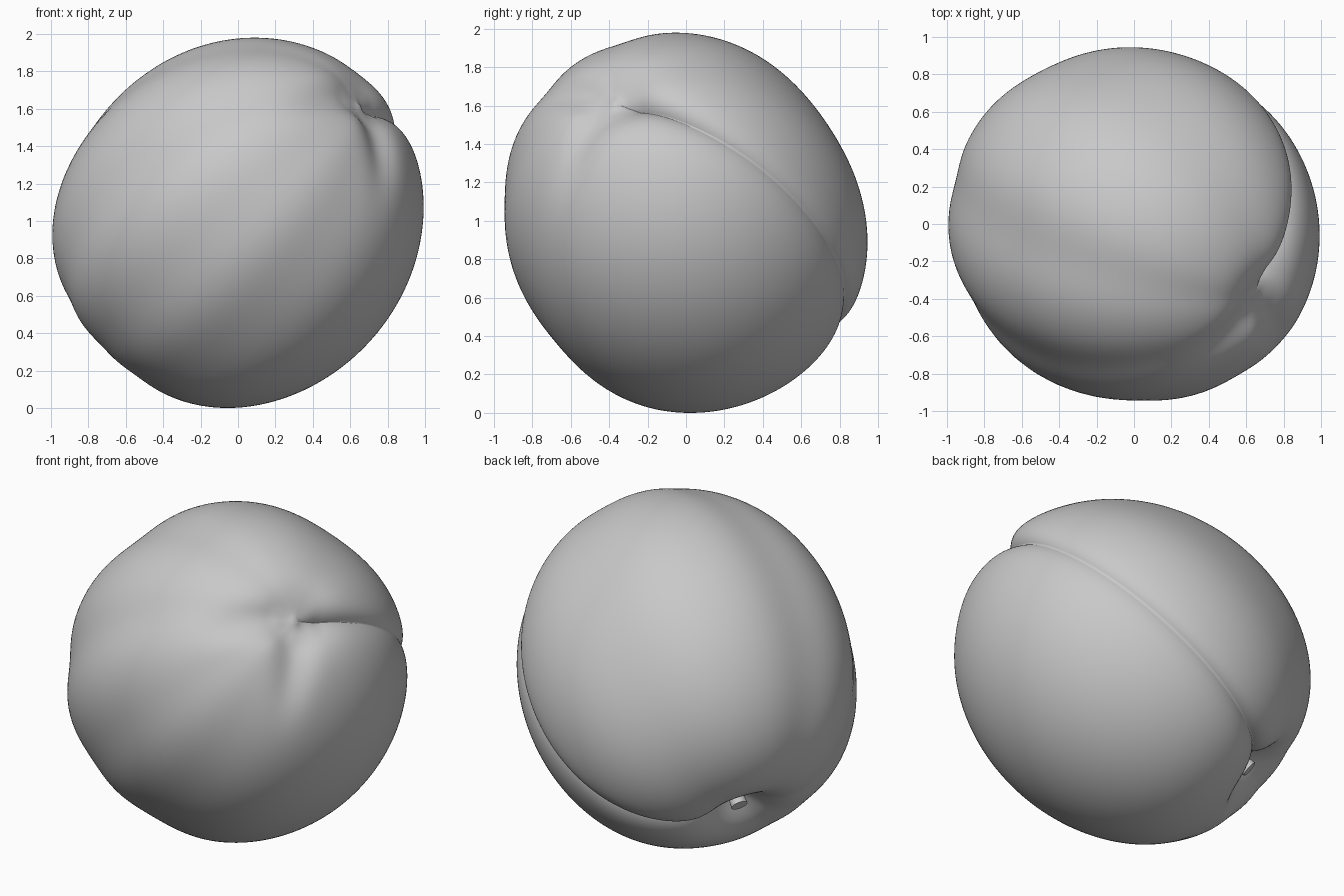
import bpy, bmesh, math
from mathutils import Matrix, Vector

cube = bpy.data.objects.get("Cube")
if cube:
    bpy.data.objects.remove(cube, do_unlink=True)

# One plain grey for the whole fruit
grey = bpy.data.materials.new("plain grey")
grey.use_nodes = True
colour = (0.58, 0.58, 0.58, 1)
grey.diffuse_color = colour
grey.node_tree.nodes["Principled BSDF"].inputs["Base Color"].default_value = colour

# Fruit frame: axis runs from stem to tip, seam points along the crease
axis = Vector((0.67, -0.37, 0.64)).normalized()
seam = Vector((0.56, 0.81, -0.115))
seam = (seam - axis * seam.dot(axis)).normalized()
side = axis.cross(seam)
frame = Matrix((seam, side, axis)).transposed().to_4x4()

HALF_LENGTH, HALF_WIDTH = 1.055, 0.95

# Soft lengthwise furrows: (angle from the seam, depth, width), in degrees
FURROWS = [(52, 0.045, 24), (122, 0.03, 13), (167, 0.03, 11),
           (206, 0.03, 14), (236, 0.04, 18)]
# Short furrows fading out from the tip: (angle, depth)
TAILS = [(180, 0.04), (258, 0.045)]


def bell(value, width):
    return math.exp(-(value / width) ** 2)


def turn(theta, degrees):
    """Signed angle from a meridian given in degrees."""
    return (theta - math.radians(degrees) + math.pi) % (2 * math.pi) - math.pi


def fruit_radius(phi, theta):
    """Radius at angle phi from the tip and theta around the axis."""
    psi = math.pi - phi
    ring = math.sin(phi)
    r = 1 / math.hypot(math.cos(phi) / HALF_LENGTH, ring / HALF_WIDTH)
    for angle, depth, width in FURROWS:
        r -= depth * ring ** 1.5 * bell(turn(theta, angle), math.radians(width))
    # Seam: steep on the upper lobe, gentle on the lower one
    s = theta * ring
    width = 0.05 if s > 0 else 0.09
    depth = 0.035 + 0.06 * bell(phi, 0.55) + 0.05 * bell(psi, 0.8)
    fade = (1 + math.cos(theta)) / 2 * min(1, ring / 0.15)
    r -= depth * fade * math.exp(-abs(s) / width)
    # Tip furrows and dimple
    for angle, depth in TAILS:
        t = turn(theta, angle) * ring
        r -= depth * bell(t, 0.1) * bell(phi - 0.25, 0.25) * min(1, ring / 0.15)
    r -= 0.07 * bell(phi, 0.17)
    # Flattened base and stem cavity
    r -= 0.1 * bell(psi, 0.5) + 0.19 * bell(psi, 0.2)
    return r


def make_object(name, bm):
    bm.transform(frame)
    mesh = bpy.data.meshes.new(name)
    bm.to_mesh(mesh)
    bm.free()
    mesh.materials.append(grey)
    obj = bpy.data.objects.new(name, mesh)
    bpy.context.collection.objects.link(obj)
    return obj


# Fruit body, with the mesh drawn closer together around the seam
bm = bmesh.new()
bmesh.ops.create_uvsphere(bm, u_segments=200, v_segments=120, radius=1)
for v in bm.verts:
    phi = math.acos(max(-1, min(1, v.co.z)))
    theta = math.atan2(v.co.y, v.co.x)
    theta -= 0.6 * math.sin(theta)
    r = fruit_radius(phi, theta)
    v.co = Vector((math.sin(phi) * math.cos(theta),
                   math.sin(phi) * math.sin(theta), math.cos(phi))) * r
body = make_object("fruit_body", bm)
body.data.shade_smooth()

# Stem stub in the cavity, slightly flared at its cut end
bm = bmesh.new()
bmesh.ops.create_cone(bm, cap_ends=True, segments=16, radius1=0.048, radius2=0.036,
                      depth=0.2, matrix=Matrix.Translation((0, 0, -0.76)))
stem = make_object("stem", bm)
for face in stem.data.polygons:
    face.use_smooth = len(face.vertices) == 4
for edge in stem.data.edges:
    ends = [stem.data.vertices[i].co.dot(axis) for i in edge.vertices]
    edge.use_edge_sharp = abs(ends[0] - ends[1]) < 0.01

# Centre the fruit and stand it on the ground
low = Vector([min(v.co[i] for v in body.data.vertices) for i in range(3)])
high = Vector([max(v.co[i] for v in body.data.vertices) for i in range(3)])
middle = (low + high) / 2
place = Matrix.Translation((-middle.x, -middle.y, -low.z))
for obj in (body, stem):
    obj.data.transform(place)
    obj.data.update()
